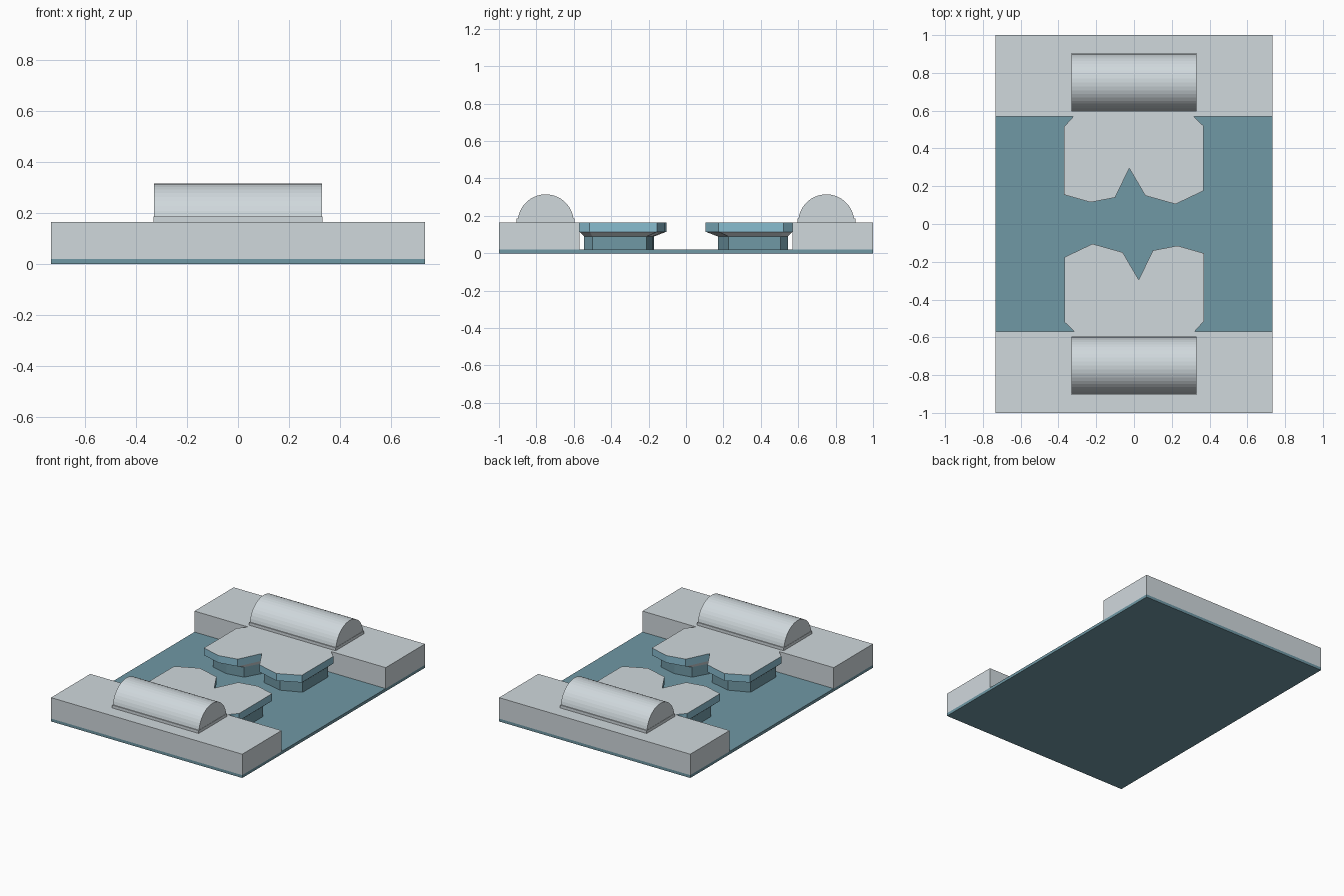
import bpy, bmesh, math
from mathutils import Matrix

cube = bpy.data.objects.get("Cube")
if cube:
    bpy.data.objects.remove(cube)


def material(name, rgb):
    m = bpy.data.materials.new(name)
    m.use_nodes = True
    m.diffuse_color = (*rgb, 1)
    m.node_tree.nodes["Principled BSDF"].inputs["Base Color"].default_value = (*rgb, 1)
    return m


GREY = material("pale_grey", (0.63, 0.69, 0.72))
WATER = material("deep_blue", (0.162, 0.314, 0.376))
RIM = material("light_blue", (0.25, 0.51, 0.63))


def finish(name, bm, mats, turned=False):
    if turned:
        bm.transform(Matrix.Rotation(math.pi, 4, "Z"))
    bmesh.ops.recalc_face_normals(bm, faces=bm.faces)
    mesh = bpy.data.meshes.new(name)
    bm.to_mesh(mesh)
    bm.free()
    for m in mats:
        mesh.materials.append(m)
    obj = bpy.data.objects.new(name, mesh)
    bpy.context.collection.objects.link(obj)


def box(name, x, y0, y1, z0, z1, mat, turned=False):
    bm = bmesh.new()
    bmesh.ops.create_cube(bm, size=1)
    for v in bm.verts:
        v.co = (v.co.x * 2 * x, y0 + (v.co.y + 0.5) * (y1 - y0), z0 + (v.co.z + 0.5) * (z1 - z0))
    finish(name, bm, [mat], turned)


def loft(name, rings, mats, turned, side_index):
    """Skin a stack of point rings and cap both ends."""
    bm = bmesh.new()
    loops = [[bm.verts.new(p) for p in ring] for ring in rings]
    n = len(loops[0])
    for level, (a, b) in enumerate(zip(loops, loops[1:])):
        for i in range(n):
            j = (i + 1) % n
            f = bm.faces.new((a[i], a[j], b[j], b[i]))
            f.material_index = side_index[level]
    bm.faces.new(loops[0])
    bm.faces.new(loops[-1])
    finish(name, bm, mats, turned)


# Outline of the ledge, with two lobes and a notch between them
OUTLINE = [(-0.32, 0.57), (-0.37, 0.515), (-0.37, 0.155), (-0.23, 0.115),
           (-0.10, 0.14), (-0.025, 0.295), (0.06, 0.15), (0.22, 0.105),
           (0.367, 0.175), (0.367, 0.52), (0.315, 0.57)]


def ring(z, inset):
    sx, sy = (0.92, 0.806) if inset else (1, 1)
    return [(x * sx, 0.44 + (y - 0.44) * sy, z) for x, y in OUTLINE]


# Floor slab
box("floor_slab", 0.733, -1, 1, 0, 0.02, WATER)

# The two ends are the same, turned half a circle about the centre
for side, turned in (("back", False), ("front", True)):
    box(side + "_end_block", 0.733, 0.57, 1, 0.02, 0.165, GREY, turned)

    # Overhanging ledge on a narrower pillar
    loft(side + "_ledge", [ring(0.02, True), ring(0.09, True), ring(0.115, False), ring(0.165, False)],
         [GREY, WATER, RIM], turned, (1, 0, 2))

    # Half-round roll on a thin plate
    box(side + "_roll_plate", 0.332, 0.595, 0.905, 0.165, 0.185, GREY, turned)
    steps = 22
    arc = [(0.75 + 0.15 * math.cos(math.pi * i / steps), 0.165 + 0.15 * math.sin(math.pi * i / steps))
           for i in range(steps + 1)]
    loft(side + "_roll", [[(x, y, z) for y, z in arc] for x in (-0.33, 0.33)],
         [GREY], turned, (0,))
